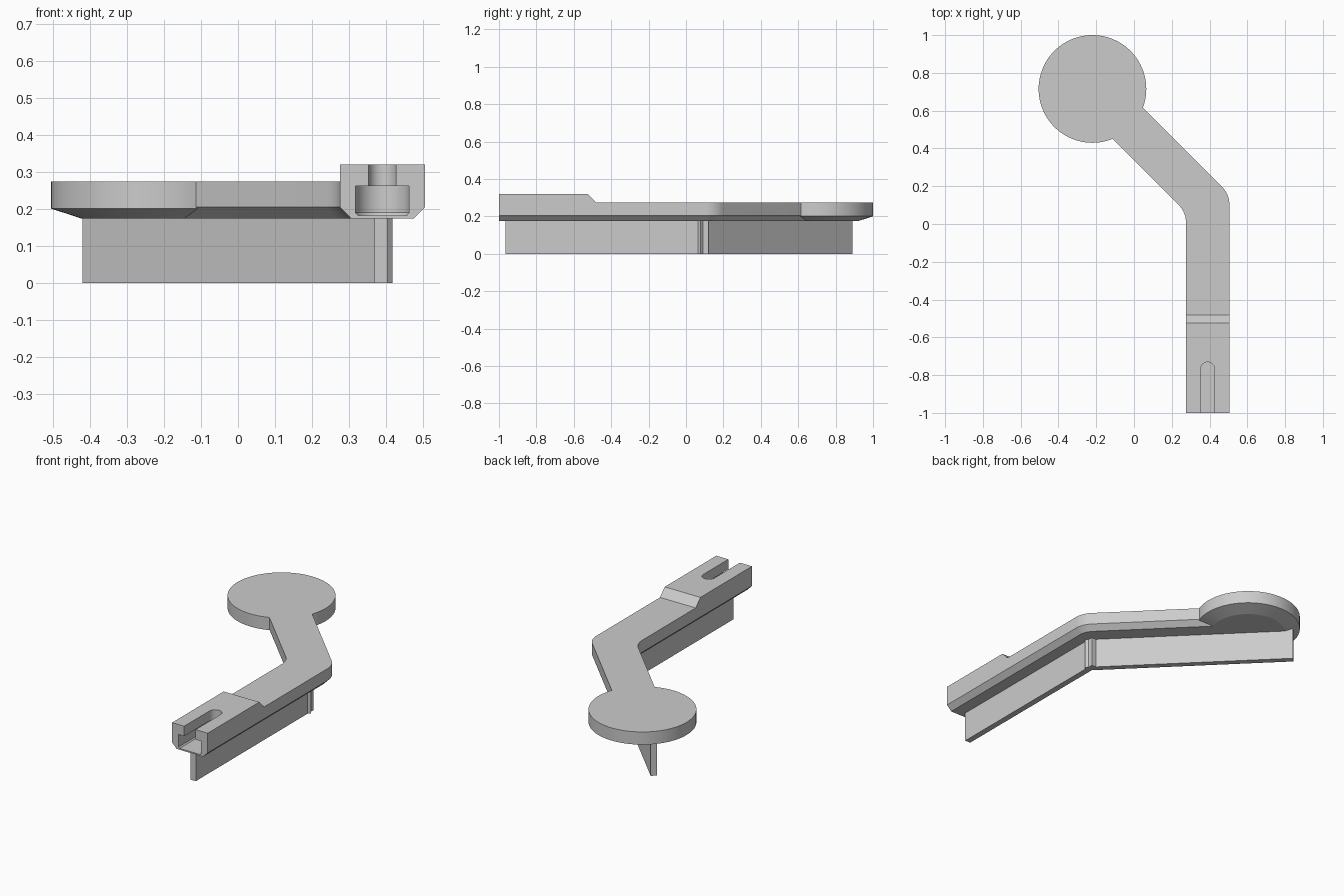
import bpy, bmesh, math
from mathutils import Vector

if "Cube" in bpy.data.objects:
    bpy.data.objects.remove(bpy.data.objects["Cube"])

grey = bpy.data.materials.new("plain grey")
grey.use_nodes = True
grey.diffuse_color = (0.6, 0.6, 0.6, 1)
grey.node_tree.nodes["Principled BSDF"].inputs["Base Color"].default_value = (0.6, 0.6, 0.6, 1)

BEND = Vector((0.39, 0.11, 0))      # centre-line corner of the arm
DISC = Vector((-0.22, 0.715, 0))    # centre of the round pad
TURN = math.radians(45)


def loft(name, rings):
    """Skin a list of equal-length point rings and cap both ends."""
    bm = bmesh.new()
    rows = [[bm.verts.new(p) for p in ring] for ring in rings]
    n = len(rows[0])
    for a, b in zip(rows, rows[1:]):
        for i in range(n):
            j = (i + 1) % n
            bm.faces.new((a[i], a[j], b[j], b[i]))
    bm.faces.new(rows[0])
    bm.faces.new(rows[-1])
    bmesh.ops.recalc_face_normals(bm, faces=bm.faces)
    mesh = bpy.data.meshes.new(name)
    bm.to_mesh(mesh)
    bm.free()
    mesh.materials.append(grey)
    obj = bpy.data.objects.new(name, mesh)
    bpy.context.collection.objects.link(obj)
    return obj


def select(obj):
    bpy.ops.object.select_all(action='DESELECT')
    obj.select_set(True)
    bpy.context.view_layer.objects.active = obj


def combine(obj, other, operation):
    mod = obj.modifiers.new(operation.title(), 'BOOLEAN')
    mod.operation = operation
    mod.solver = 'EXACT'
    mod.object = other
    select(obj)
    bpy.ops.object.modifier_apply(modifier=mod.name)
    bpy.data.objects.remove(other)


def section(top):
    """Chamfered arm cross-section as (sideways offset, height)."""
    half = [(0.115, top), (0.115, 0.205), (0.085, 0.175)]
    return half + [(-d, z) for d, z in reversed(half)]


def arc_point(d, z, angle):
    """Point on the filleted bend for a given sideways offset."""
    pivot = -0.015 if d > 0 else -0.245
    r = d - pivot
    centre = BEND + pivot * Vector((1, math.tan(TURN / 2), 0))
    return centre + Vector((r * math.cos(angle), r * math.sin(angle), z))


# Arm: raised front end, short ramp, rounded bend, diagonal run into the pad
rings = [[(BEND.x + d, y, z) for d, z in section(top)]
         for y, top in ((-1, 0.32), (-0.525, 0.32), (-0.482, 0.275))]
steps = 10
rings += [[arc_point(d, z, TURN * i / steps) for d, z in section(0.275)]
          for i in range(steps + 1)]
along = Vector((-1, 1, 0)).normalized()
across = Vector((1, 1, 0)).normalized()
tip = BEND + along * 0.72
rings.append([tip + across * d + Vector((0, 0, z)) for d, z in section(0.275)])
arm = loft("arm", rings)


# Stepped slot open at the front, narrow above and wide below
def stadium(r, z, count=24):
    end_y = -0.768
    pts = [(BEND.x + r * math.cos(math.pi * i / count),
            end_y + r * math.sin(math.pi * i / count), z) for i in range(count + 1)]
    return pts + [(BEND.x - r, -1.1, z), (BEND.x + r, -1.1, z)]


slot = loft("slot_cutter", [stadium(r, z) for r, z in (
    (0.066, 0.183), (0.0725, 0.19), (0.0725, 0.262), (0.037, 0.262), (0.037, 0.4))])
slot.hide_render = True
combine(arm, slot, 'DIFFERENCE')


# Round pad with a shallow conical underside
def circle(r, z, count=96):
    return [DISC + Vector((r * math.cos(math.tau * i / count),
                           r * math.sin(math.tau * i / count), z)) for i in range(count)]


pad = loft("round_pad", [circle(r, z) for r, z in (
    (0.205, 0.175), (0.285, 0.201), (0.285, 0.275))])
combine(arm, pad, 'UNION')
arm.name = "arm_with_pad"


# Thin keel blades under the two arm runs, crossing at the bend
def blade(name, start, end, top, thickness=0.035):
    a, b = Vector((*start, 0)), Vector((*end, 0))
    side = (b - a).normalized().cross(Vector((0, 0, 1))) * thickness / 2
    base = [a + side, b + side, b - side, a - side]
    return loft(name, [base, [p + Vector((0, 0, top)) for p in base]])


parts = [arm,
         blade("front_blade", (0.386, -0.965), (0.386, 0.12), 0.178),
         blade("diagonal_blade", (0.405, 0.065), (-0.408, 0.878), 0.2)]

for part in parts:
    select(part)
    bpy.ops.object.shade_smooth_by_angle(angle=math.radians(15))
